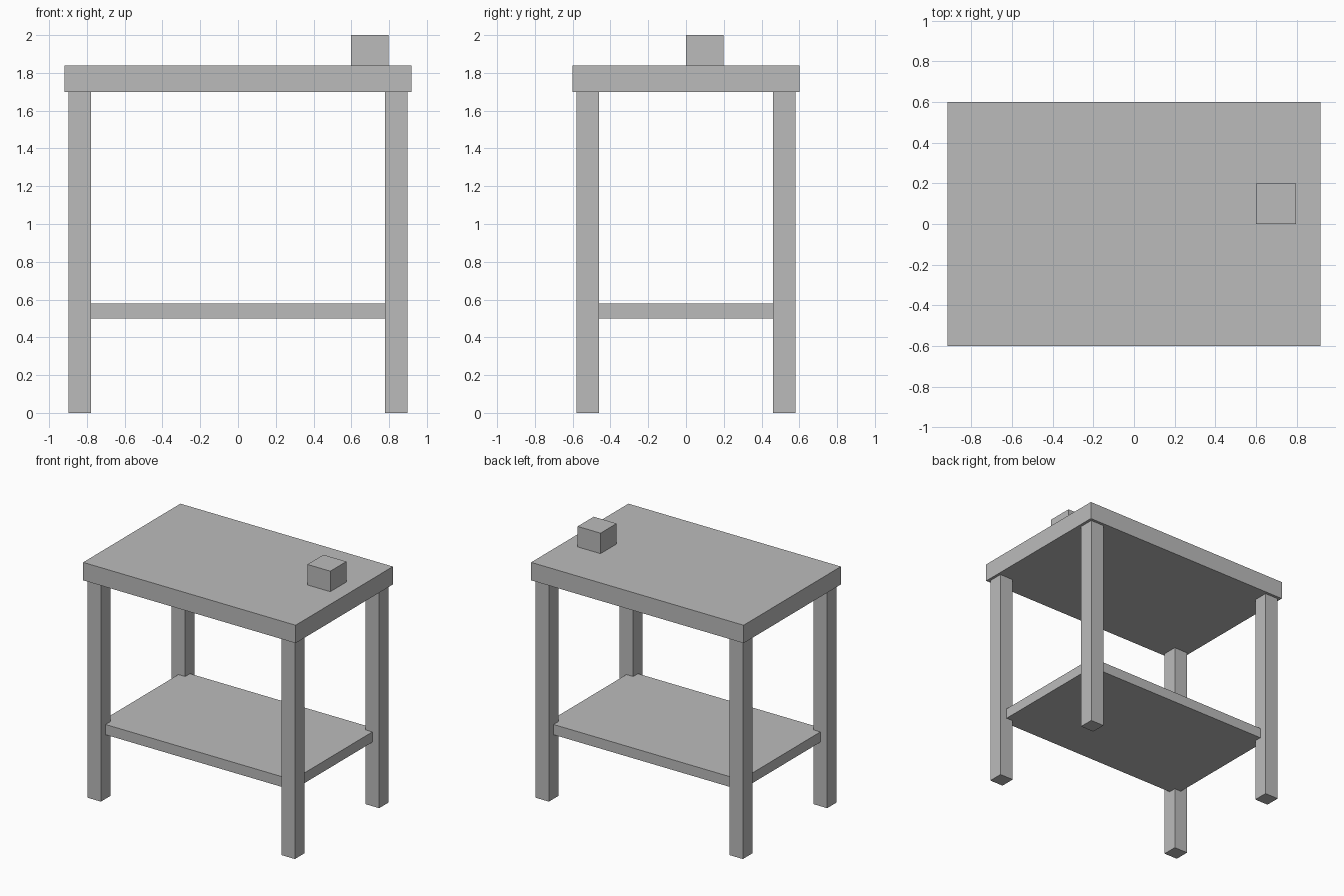
import bpy

old = bpy.data.objects.get("Cube")
if old:
    bpy.data.objects.remove(old, do_unlink=True)

# Single plain grey
grey = bpy.data.materials.new("plain grey")
grey.use_nodes = True
colour = (0.5, 0.5, 0.5, 1)
grey.diffuse_color = colour
for node in grey.node_tree.nodes:
    if node.type == "BSDF_PRINCIPLED":
        node.inputs["Base Color"].default_value = colour


def box(name, centre, size):
    """Flat-faced box with its scale applied."""
    bpy.ops.mesh.primitive_cube_add(size=1, location=centre)
    obj = bpy.context.object
    obj.name = name
    obj.data.name = name
    for v in obj.data.vertices:
        v.co = [c * s for c, s in zip(v.co, size)]
    obj.data.materials.append(grey)
    return obj


# Table layout
LEG_X, LEG_Y, LEG_W = 0.838, 0.52, 0.117
TOP_Z, TOP_T = 1.84, 0.14
LEG_H = TOP_Z - TOP_T

# Tabletop
box("tabletop", (0, 0, TOP_Z - TOP_T / 2), (1.836, 1.2, TOP_T))

# Four legs
for side, sx in (("right", -1), ("left", 1)):
    for end, sy in (("front", -1), ("back", 1)):
        box(f"{end}_{side}_leg", (sx * LEG_X, sy * LEG_Y, LEG_H / 2),
            (LEG_W, LEG_W, LEG_H))

# Lower shelf, its corners set into the leg centres
box("lower_shelf", (0, 0, 0.54), (2 * LEG_X, 2 * LEG_Y, 0.08))

# Small block resting on the tabletop
box("small_block", (0.698, 0.1, TOP_Z + 0.08), (0.198, 0.198, 0.16))
